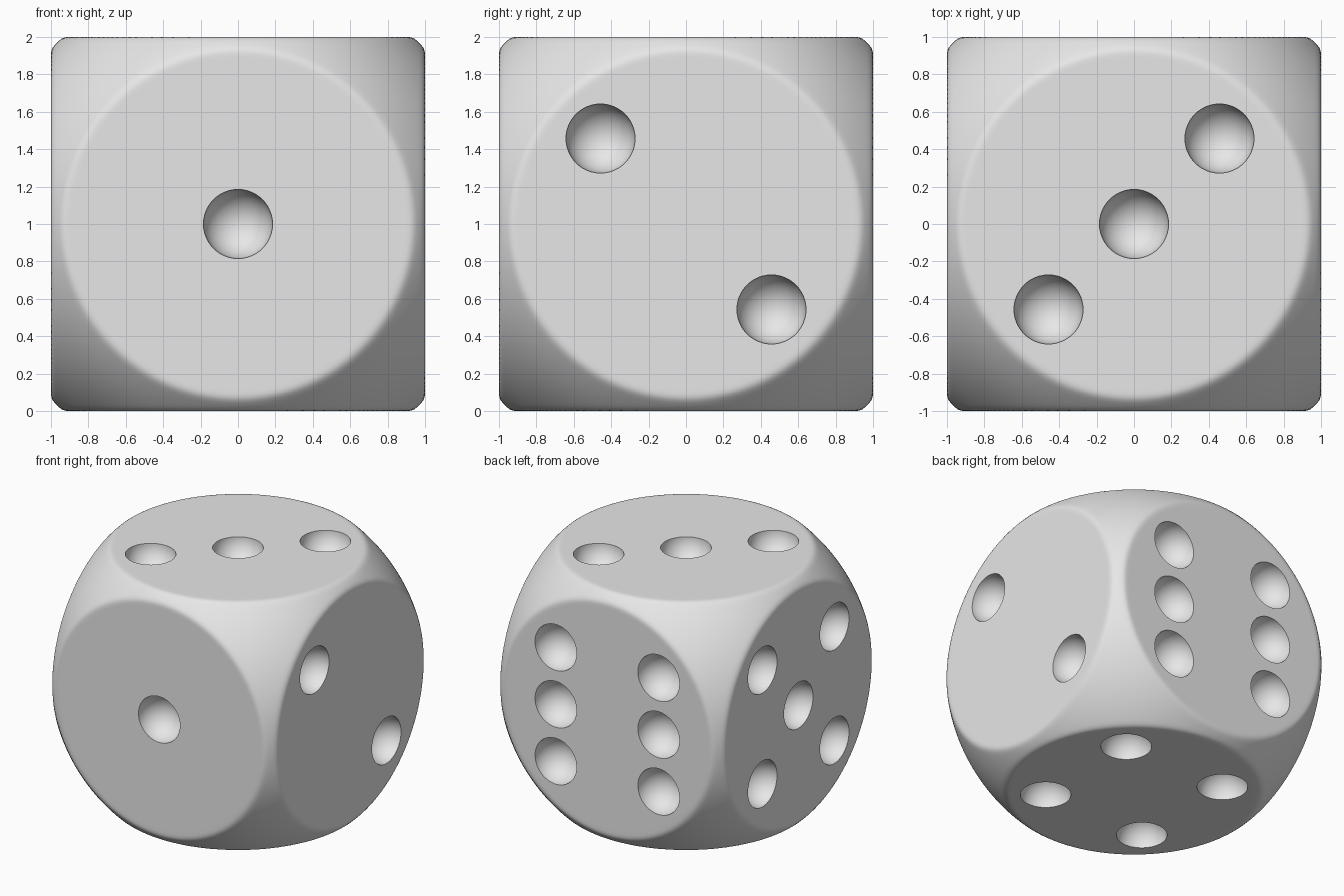
import bpy, bmesh
from mathutils import Vector

if "Cube" in bpy.data.objects:
    bpy.data.objects.remove(bpy.data.objects["Cube"], do_unlink=True)

HALF = 1.0            # half the width of the die
ROUND = 1.37          # radius of the sphere that rounds off edges and corners
PIP = 0.185           # pip radius
STEP = 0.457          # pip spacing

grey = bpy.data.materials.new("pale grey")
grey.use_nodes = True
colour = (0.8, 0.8, 0.8, 1)
grey.diffuse_color = colour
grey.node_tree.nodes["Principled BSDF"].inputs["Base Color"].default_value = colour


def make_object(name, bm):
    mesh = bpy.data.meshes.new(name)
    bm.to_mesh(mesh)
    bm.free()
    mesh.materials.append(grey)
    obj = bpy.data.objects.new(name, mesh)
    bpy.context.collection.objects.link(obj)
    return obj


# Body: a gridded cube blown up to a sphere, then flattened on its six sides
bm = bmesh.new()
bmesh.ops.create_cube(bm, size=2)
bmesh.ops.subdivide_edges(bm, edges=bm.edges[:], cuts=71, use_grid_fill=True)
for v in bm.verts:
    p = v.co.normalized() * ROUND
    v.co = [max(-HALF, min(HALF, c)) for c in p]
for _ in range(4):    # soften the rims of the flat sides
    bmesh.ops.smooth_vert(bm, verts=bm.verts, factor=0.5, use_axis_x=True,
                          use_axis_y=True, use_axis_z=True)
bmesh.ops.translate(bm, verts=bm.verts, vec=(0, 0, HALF))
die = make_object("die_body", bm)

# Pip layouts, as (across, up) steps on each side
corners = [(a, b) for a in (-1, 1) for b in (-1, 1)]
rising = [(-1, -1), (1, 1)]
falling = [(-1, 1), (1, -1)]
X, Y, Z = Vector((1, 0, 0)), Vector((0, 1, 0)), Vector((0, 0, 1))
sides = [                                   # outward, across, up, pips
    (-Y, X, Z, [(0, 0)]),                   # front
    (X, Y, Z, falling),                     # right
    (Z, X, Y, rising + [(0, 0)]),           # top
    (-Z, X, Y, corners),                    # bottom
    (-X, Y, Z, corners + [(0, 0)]),         # left
    (Y, X, Z, corners + [(-1, 0), (1, 0)]), # back
]

# Pip cutter: one ball per pip
bm = bmesh.new()
for out, across, up, pips in sides:
    turn = Z.rotation_difference(out).to_matrix().to_4x4()
    for a, b in pips:
        ball = bmesh.ops.create_uvsphere(bm, u_segments=48, v_segments=25, radius=PIP)
        bmesh.ops.transform(bm, matrix=turn, verts=ball["verts"])
        centre = out * HALF + (across * a + up * b) * STEP + Z * HALF
        bmesh.ops.translate(bm, verts=ball["verts"], vec=centre)
cutter = make_object("pip_cutter", bm)
cutter.hide_render = True

# Hollow out the pips, then drop the cutter
cut = die.modifiers.new("pips", "BOOLEAN")
cut.operation = "DIFFERENCE"
cut.solver = "EXACT"
cut.object = cutter
bpy.ops.object.select_all(action="DESELECT")
die.select_set(True)
bpy.context.view_layer.objects.active = die
bpy.ops.object.modifier_apply(modifier=cut.name)
bpy.data.objects.remove(cutter, do_unlink=True)
bpy.ops.object.shade_smooth_by_angle(angle=0.6)
